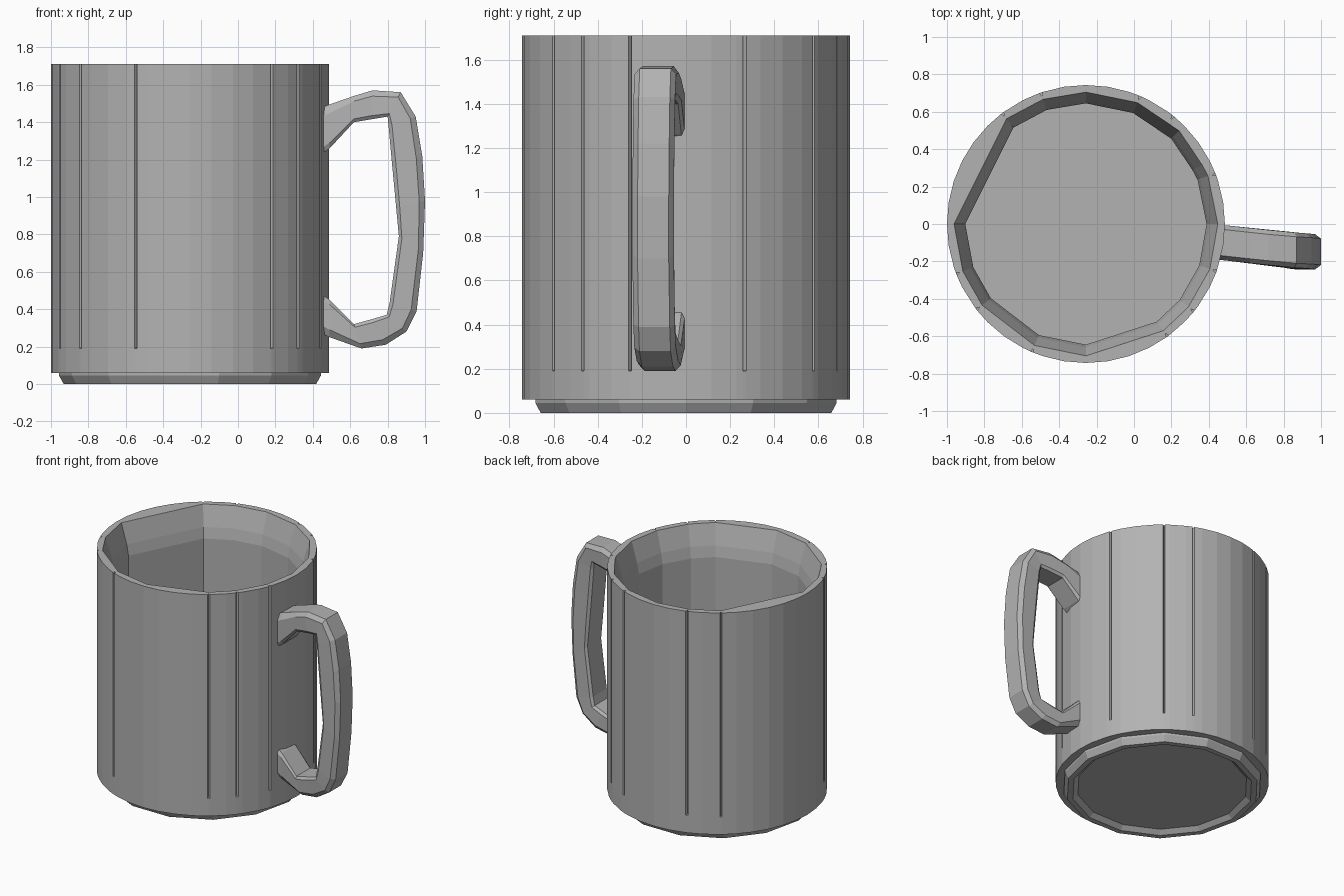
import bpy, bmesh
from math import radians, sin, cos, pi
from mathutils import Vector

cube = bpy.data.objects.get("Cube")
if cube:
    bpy.data.objects.remove(cube, do_unlink=True)

# Single grey clay colour
grey = bpy.data.materials.new("grey")
grey.use_nodes = True
COLOUR = (0.45, 0.45, 0.45, 1)
grey.diffuse_color = COLOUR
grey.node_tree.nodes["Principled BSDF"].inputs["Base Color"].default_value = COLOUR

CENTRE_X = -0.257
RADIUS = 0.743
GROOVES = [21, 51, 67, 109, 127, 201, 218, 247, 306, 321, 340]
PANELS = [0, 23, 45, 67, 90, 109, 127, 180, 201, 218, 247, 270, 306, 321, 340]
FOOT = [i * 360 / 14 for i in range(14)]
HALF = 0.6  # half groove width in degrees


def finish(name, bm):
    bmesh.ops.recalc_face_normals(bm, faces=bm.faces)
    mesh = bpy.data.meshes.new(name)
    bm.to_mesh(mesh)
    bm.free()
    mesh.materials.append(grey)
    obj = bpy.data.objects.new(name, mesh)
    bpy.context.collection.objects.link(obj)
    return obj


def bridge(bm, a, b):
    for i in range(len(a)):
        j = (i + 1) % len(a)
        bm.faces.new((a[i], a[j], b[j], b[i]))


def polygon(corners):
    """Radius rule for a polygon with corners at the given angles."""
    def rule(deg):
        for a, b in zip(corners, corners[1:] + [corners[0] + 360]):
            if a <= deg <= b:
                return cos(radians((b - a) / 2)) / cos(radians(deg - (a + b) / 2))
        return 1
    return rule


def round_rule(deg):
    return 1


def grooved(deg):
    return 0.972 if deg in GROOVES else 1


def lathe(name, angles, rings):
    bm = bmesh.new()
    loops = []
    for radius, z, rule in rings:
        loops.append([bm.verts.new((CENTRE_X + radius * rule(d) * cos(radians(d)),
                                    radius * rule(d) * sin(radians(d)), z))
                      for d in angles])
    for a, b in zip(loops, loops[1:]):
        bridge(bm, a, b)
    bm.faces.new(loops[0])
    bm.faces.new(loops[-1])
    return finish(name, bm)


# Cup body: grooved outside, flat panels and bevelled lip inside
angles = set(range(0, 360, 9)) | set(PANELS)
angles = {d for d in angles if all(abs(d - g) > 2 for g in GROOVES)}
for g in GROOVES:
    angles |= {g - HALF, g, g + HALF}
inside = polygon(PANELS)
lathe("cup_body", sorted(angles), [
    (RADIUS, 0.06, round_rule),
    (RADIUS, 0.19, round_rule),
    (RADIUS, 0.192, grooved),
    (RADIUS, 1.71, grooved),
    (0.705, 1.71, inside),
    (0.66, 1.56, inside),
    (0.645, 1.48, inside),
    (0.645, 0.19, inside),
])

# Foot ring with a shallow recess underneath
foot_rule = polygon(FOOT)
lathe("foot_ring", FOOT, [
    (0.70, 0.07, foot_rule),
    (0.70, 0.045, foot_rule),
    (0.675, 0.0, foot_rule),
    (0.635, 0.0, foot_rule),
    (0.60, 0.03, foot_rule),
])

# Handle: chamfered sections between outer and inner edge points (x, z)
STATIONS = [
    ((0.43, 1.47), (0.43, 1.22)),
    ((0.49, 1.495), (0.49, 1.26)),
    ((0.62, 1.54), (0.62, 1.40)),
    ((0.72, 1.57), (0.71, 1.415)),
    ((0.87, 1.56), (0.80, 1.43)),
    ((0.95, 1.43), (0.805, 1.38)),
    ((0.985, 1.22), (0.825, 1.16)),
    ((1.00, 0.98), (0.845, 0.95)),
    ((0.99, 0.70), (0.86, 0.79)),
    ((0.955, 0.39), (0.81, 0.43)),
    ((0.90, 0.28), (0.795, 0.37)),
    ((0.79, 0.21), (0.71, 0.345)),
    ((0.66, 0.19), (0.62, 0.32)),
    ((0.49, 0.25), (0.49, 0.45)),
    ((0.43, 0.28), (0.43, 0.49)),
]
# Section as (across, along thickness), both from -1 to 1
SECTION = [(-0.75, -1), (0.75, -1), (1, -0.6), (1, 0.75),
           (0.85, 1), (-0.85, 1), (-1, 0.75), (-1, -0.6)]
bm = bmesh.new()
loops = []
for outer, inner in STATIONS:
    o, i = Vector((outer[0], 0, outer[1])), Vector((inner[0], 0, inner[1]))
    mid, half = (o + i) / 2, (i - o) / 2
    y = -0.10 - 0.11 * (mid.x - 0.48)
    loops.append([bm.verts.new(mid + half * t + Vector((0, y + 0.094 * s, 0)))
                  for s, t in SECTION])
for a, b in zip(loops, loops[1:]):
    bridge(bm, a, b)
bm.faces.new(loops[0])
bm.faces.new(loops[-1])
finish("handle", bm)
